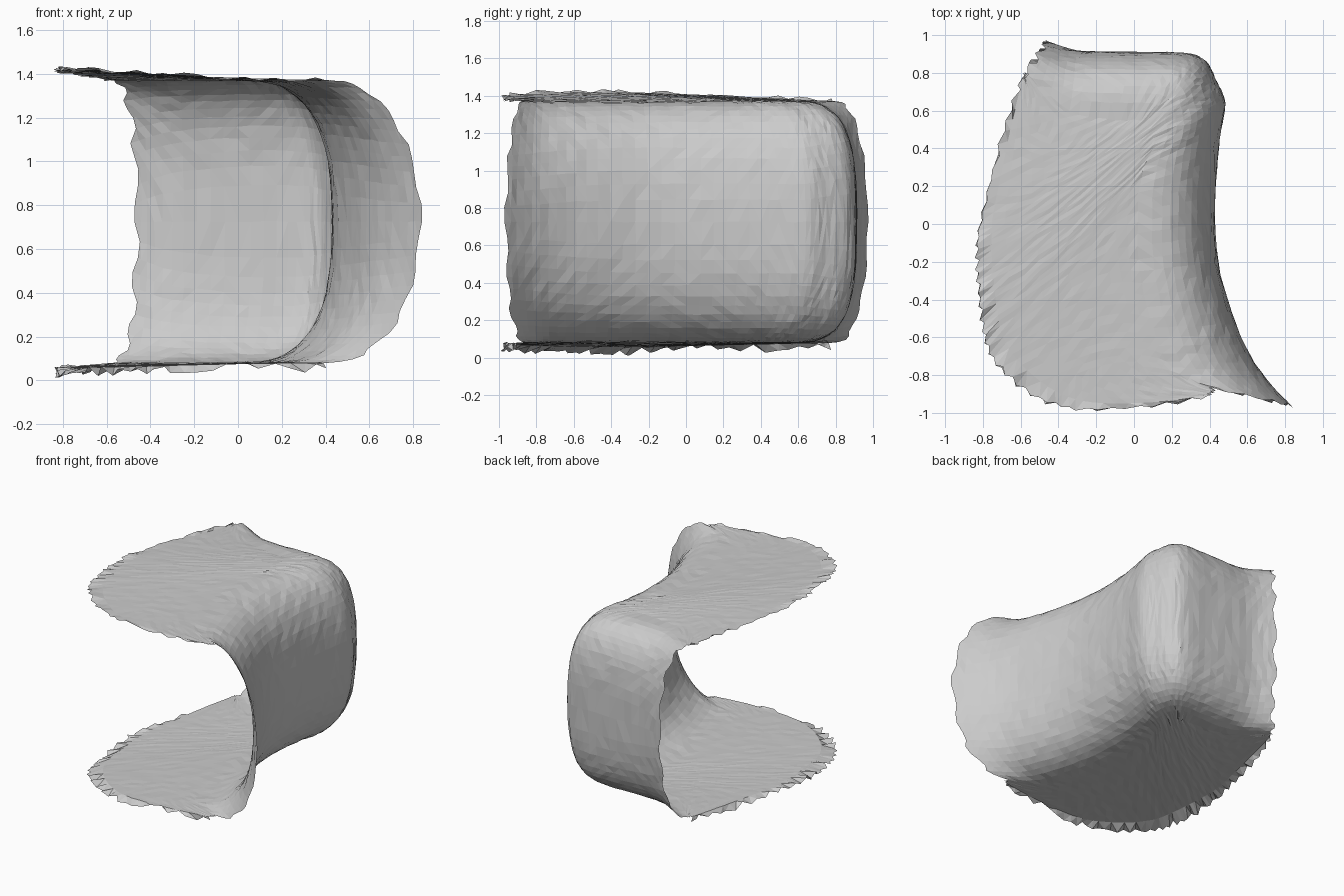
import bpy
import bmesh
import math
import random
from mathutils import Vector

random.seed(4)
cube = bpy.data.objects.get("Cube")
if cube:
    bpy.data.objects.remove(cube)

# Plan of the shell: wall point, start of the flat plate, open rim of the plate,
# and how square the bend between wall and plate is
STATIONS = [
    (-.46, .97, -.57, .8, -.59, .77, 2.2),
    (-.3, .92, -.34, .6, -.67, .55, 2.8),
    (0, .91, -.1, .55, -.76, .23, 3.2),
    (.27, .905, .02, .55, -.82, -.03, 3.2),
    (.38, .86, .08, .53, -.83, -.2, 3),
    (.44, .75, .1, .48, -.82, -.36, 2.8),
    (.482, .64, .1, .4, -.8, -.53, 2.6),
    (.455, .45, .05, .28, -.76, -.68, 2.6),
    (.43, .15, .02, .07, -.65, -.82, 2.6),
    (.445, -.2, .03, -.25, -.46, -.94, 2.6),
    (.54, -.53, .1, -.55, -.25, -.98, 2.5),
    (.67, -.78, .2, -.76, .1, -.96, 2.3),
    (.83, -.96, .42, -.87, .4, -.91, 2.1),
]
STEPS = 5         # stations between two control rows
BEND = 14         # samples from mid wall to plate
FLAT = 12         # samples across the plate
MID, HALF = .725, .645


def spline(rows, steps):
    """Catmull-Rom through all rows."""
    pts = [rows[0]] + rows + [rows[-1]]
    out = []
    for k in range(len(rows) - 1):
        for j in range(steps):
            t = j / steps
            out.append([.5 * (2 * b + (c - a) * t + (2 * a - 5 * b + 4 * c - d) * t * t
                              + (3 * b - a - 3 * c + d) * t ** 3)
                        for a, b, c, d in zip(*pts[k:k + 4])])
    return out + [list(rows[-1])]


def half_profile(row, sign):
    """Points from mid wall, round the bend and out to the open rim."""
    wall, start, rim = (Vector((row[i], row[i + 1], 0)) for i in (0, 2, 4))
    power = 2 / row[6]
    flare = .04 if sign > 0 else .02
    pts = []
    for i in range(BEND + 1):
        a = math.pi / 2 * i / BEND
        p = start.lerp(wall, max(math.cos(a), 0) ** power)
        p.z = MID + sign * HALF * math.sin(a) ** power
        pts.append(p)
    for i in range(1, FLAT + 1):
        t = i / FLAT
        p = start.lerp(rim, t)
        p.z = MID + sign * (HALF + flare * t * (rim - start).length)
        pts.append(p)
    return pts


def tooth(index, size):
    return (1 if index % 2 else -1) * random.uniform(.2, 1) * size


# Shell sheet: one grid from bottom rim, up the wall, to top rim
bm = bmesh.new()
grid = []
for row in spline(STATIONS, STEPS):
    low, high = half_profile(row, -1), half_profile(row, 1)
    grid.append([bm.verts.new(p) for p in low[:0:-1] + high])

# Slight unevenness inside, torn teeth round the rim
last, top = len(grid) - 1, len(grid[0]) - 1
inner = [[v.co.copy() for v in line] for line in grid]
for i, line in enumerate(grid):
    for j, v in enumerate(line):
        if j in (0, top):
            mate = inner[i][1 if j == 0 else top - 1]
            v.co += (inner[i][j] - mate).normalized() * tooth(i, .018)
            v.co.z += random.uniform(-.045, .01) if j == 0 else random.uniform(-.01, .015)
        elif i in (0, last):
            mate = inner[1 if i == 0 else last - 1][j]
            v.co += (inner[i][j] - mate).normalized() * tooth(j // 2, .02)
        elif FLAT <= j <= top - FLAT:
            v.co += Vector([random.uniform(-.003, .003) for _ in range(3)])
        else:
            v.co.z += random.uniform(-.0015, .0015)

for i in range(last):
    for j in range(top):
        bm.faces.new((grid[i][j], grid[i + 1][j], grid[i + 1][j + 1], grid[i][j + 1]))
bmesh.ops.remove_doubles(bm, verts=bm.verts, dist=.0015)
bmesh.ops.triangulate(bm, faces=bm.faces)

mesh = bpy.data.meshes.new("curved_shell")
bm.to_mesh(mesh)
bm.free()
shell = bpy.data.objects.new("curved_shell", mesh)
bpy.context.collection.objects.link(shell)

grey = bpy.data.materials.new("plain_grey")
grey.use_nodes = True
colour = (.6, .6, .6, 1)
grey.diffuse_color = colour
grey.node_tree.nodes["Principled BSDF"].inputs["Base Color"].default_value = colour
mesh.materials.append(grey)
